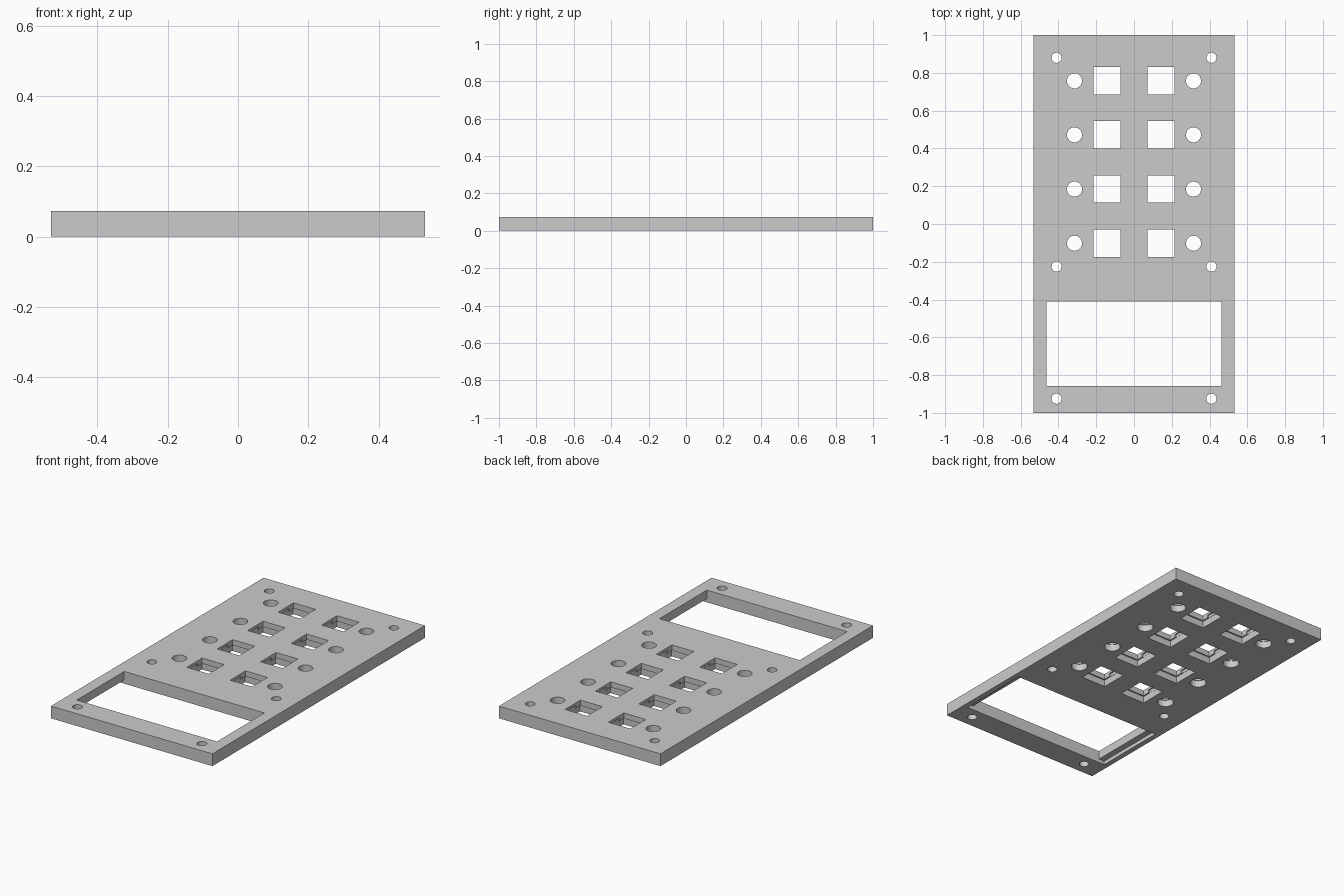
import bpy
import bmesh
from mathutils import Matrix, Vector

if "Cube" in bpy.data.objects:
    bpy.data.objects.remove(bpy.data.objects["Cube"], do_unlink=True)

HALF_WIDTH, HALF_LENGTH, THICK = 0.532, 1.0, 0.073
ROWS = [0.758, 0.472, 0.185, -0.102]
KEY_X, KEY_HALF = 0.143, 0.0725
KNOB_X, SCREW_X = 0.315, 0.41
SCREW_Y = [0.88, -0.225, -0.925]
BELOW, ABOVE = -0.05, THICK + 0.05

grey = bpy.data.materials.new("plain grey")
grey.use_nodes = True
colour = (0.6, 0.6, 0.6, 1)
grey.diffuse_color = colour
grey.node_tree.nodes["Principled BSDF"].inputs["Base Color"].default_value = colour


def add_box(bm, cx, cy, hx, hy, z0, z1):
    place = Matrix.Translation(Vector((cx, cy, (z0 + z1) / 2)))
    size = Matrix.Diagonal((2 * hx, 2 * hy, z1 - z0, 1))
    bmesh.ops.create_cube(bm, size=1, matrix=place @ size)


def add_cylinder(bm, cx, cy, radius, z0, z1):
    place = Matrix.Translation(Vector((cx, cy, (z0 + z1) / 2)))
    bmesh.ops.create_cone(bm, cap_ends=True, segments=32, radius1=radius,
                          radius2=radius, depth=z1 - z0, matrix=place)


def make_object(name, bm):
    mesh = bpy.data.meshes.new(name)
    bm.to_mesh(mesh)
    bm.free()
    mesh.materials.append(grey)
    obj = bpy.data.objects.new(name, mesh)
    bpy.context.collection.objects.link(obj)
    return obj


def cut(target, name, bm):
    cutter = make_object(name, bm)
    cutter.hide_render = True
    mod = target.modifiers.new(name, "BOOLEAN")
    mod.operation = "DIFFERENCE"
    mod.solver = "EXACT"
    mod.object = cutter
    bpy.context.view_layer.update()
    graph = bpy.context.evaluated_depsgraph_get()
    result = bpy.data.meshes.new_from_object(target.evaluated_get(graph))
    target.modifiers.clear()
    target.data = result
    bpy.data.objects.remove(cutter, do_unlink=True)


# Flat panel
bm = bmesh.new()
add_box(bm, 0, 0, HALF_WIDTH, HALF_LENGTH, 0, THICK)
panel = make_object("control_panel", bm)

# Openings through the full thickness: display window, keys, knobs, screws
bm = bmesh.new()
add_box(bm, 0, -0.634, 0.462, 0.223, BELOW, ABOVE)
for side in (-1, 1):
    for y in ROWS:
        add_box(bm, side * KEY_X, y, KEY_HALF, KEY_HALF, BELOW, ABOVE)
        add_cylinder(bm, side * KNOB_X, y, 0.04, BELOW, ABOVE)
    for y in SCREW_Y:
        add_cylinder(bm, side * SCREW_X, y, 0.027, BELOW, ABOVE)
cut(panel, "openings", bm)

# Wider recesses on the underside: window ledges, key pockets, knob counterbores
bm = bmesh.new()
add_box(bm, 0, -0.634, 0.5, 0.223, BELOW, 0.022)
for side in (-1, 1):
    for y in ROWS:
        add_box(bm, side * KEY_X, y, 0.081, 0.081, BELOW, 0.04)
        add_cylinder(bm, side * KNOB_X, y, 0.045, BELOW, 0.04)
cut(panel, "underside_recesses", bm)

# Clip slots in the side walls of each key opening
bm = bmesh.new()
for side in (-1, 1):
    for y in ROWS:
        add_box(bm, side * KEY_X, y, 0.08, 0.03, 0.03, 0.058)
cut(panel, "clip_slots", bm)
